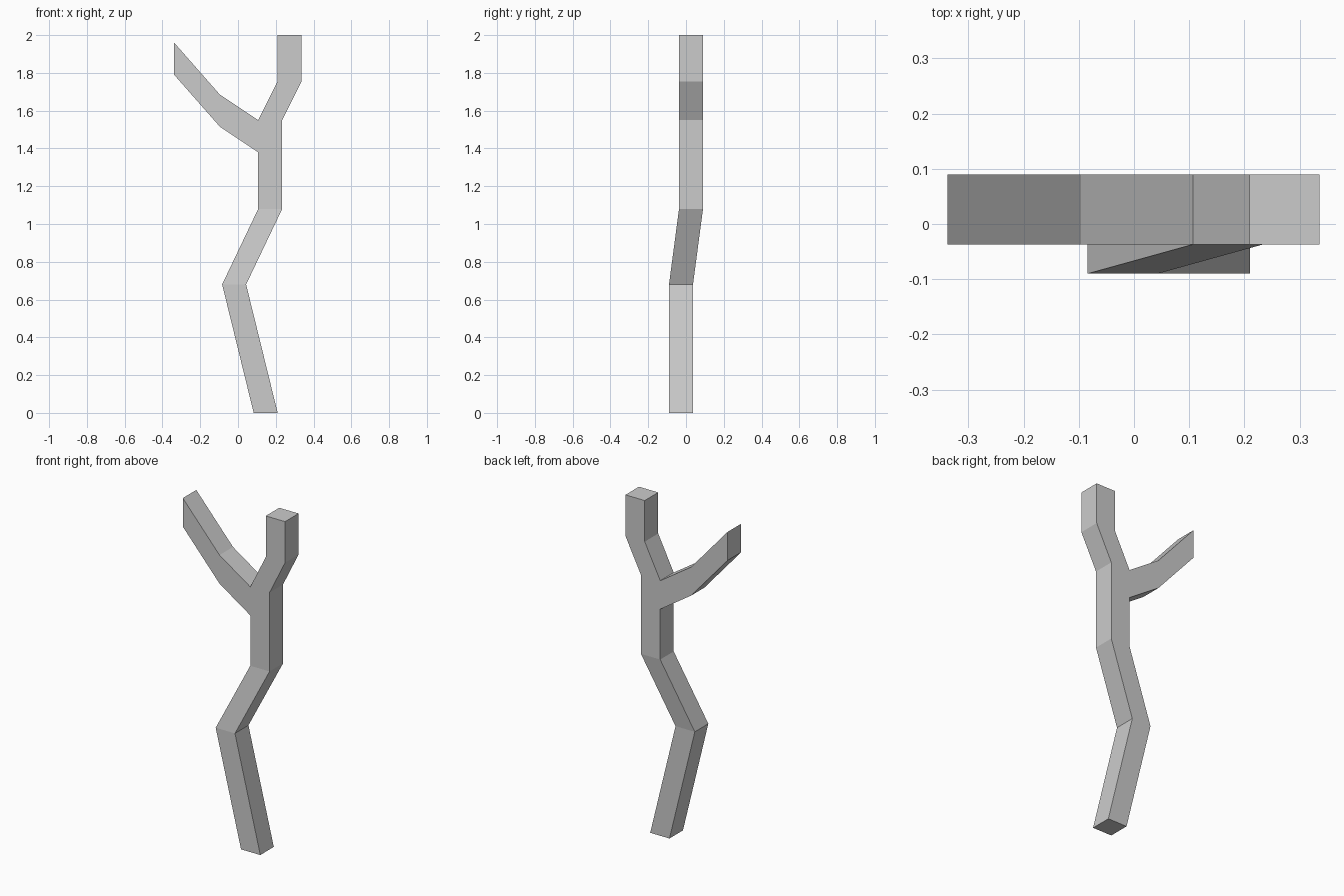
import bpy, bmesh

if "Cube" in bpy.data.objects:
    bpy.data.objects.remove(bpy.data.objects["Cube"])

W = 0.127  # side of the square section

bm = bmesh.new()


def ring(x, y, z):
    """Horizontal square, x and y being its lower corner."""
    return [bm.verts.new((x + i * W, y + j * W, z))
            for i, j in ((0, 0), (1, 0), (1, 1), (0, 1))]


def upright(x, z0, z1):
    """Vertical branch section facing -x, in the order of the trunk's left side."""
    return [bm.verts.new((x, y, z))
            for y, z in ((-0.037, z0), (0.09, z0), (0.09, z1), (-0.037, z1))]


def bridge(a, b, skip=None):
    for i in range(4):
        if i != skip:
            j = (i + 1) % 4
            bm.faces.new((a[i], a[j], b[j], b[i]))


# Trunk: stacked squares that shift sideways at each bend
trunk = [ring(*p) for p in (
    (0.083, -0.09, 0), (-0.084, -0.09, 0.68), (0.107, -0.037, 1.08),
    (0.107, -0.037, 1.38), (0.107, -0.037, 1.55),
    (0.209, -0.037, 1.755), (0.209, -0.037, 2.0))]
for n in range(len(trunk) - 1):
    bridge(trunk[n], trunk[n + 1], skip=3 if n == 3 else None)
bm.faces.new(trunk[0])
bm.faces.new(trunk[-1])

# Side branch growing out of the opening left in the trunk
low, high = trunk[3], trunk[4]
branch = [[low[0], low[3], high[3], high[0]],
          upright(-0.096, 1.515, 1.685), upright(-0.338, 1.79, 1.96)]
for a, b in zip(branch, branch[1:]):
    bridge(a, b)
bm.faces.new(branch[-1])

bmesh.ops.recalc_face_normals(bm, faces=bm.faces)
mesh = bpy.data.meshes.new("forked_branch")
bm.to_mesh(mesh)
bm.free()
bpy.context.collection.objects.link(bpy.data.objects.new("forked_branch", mesh))
